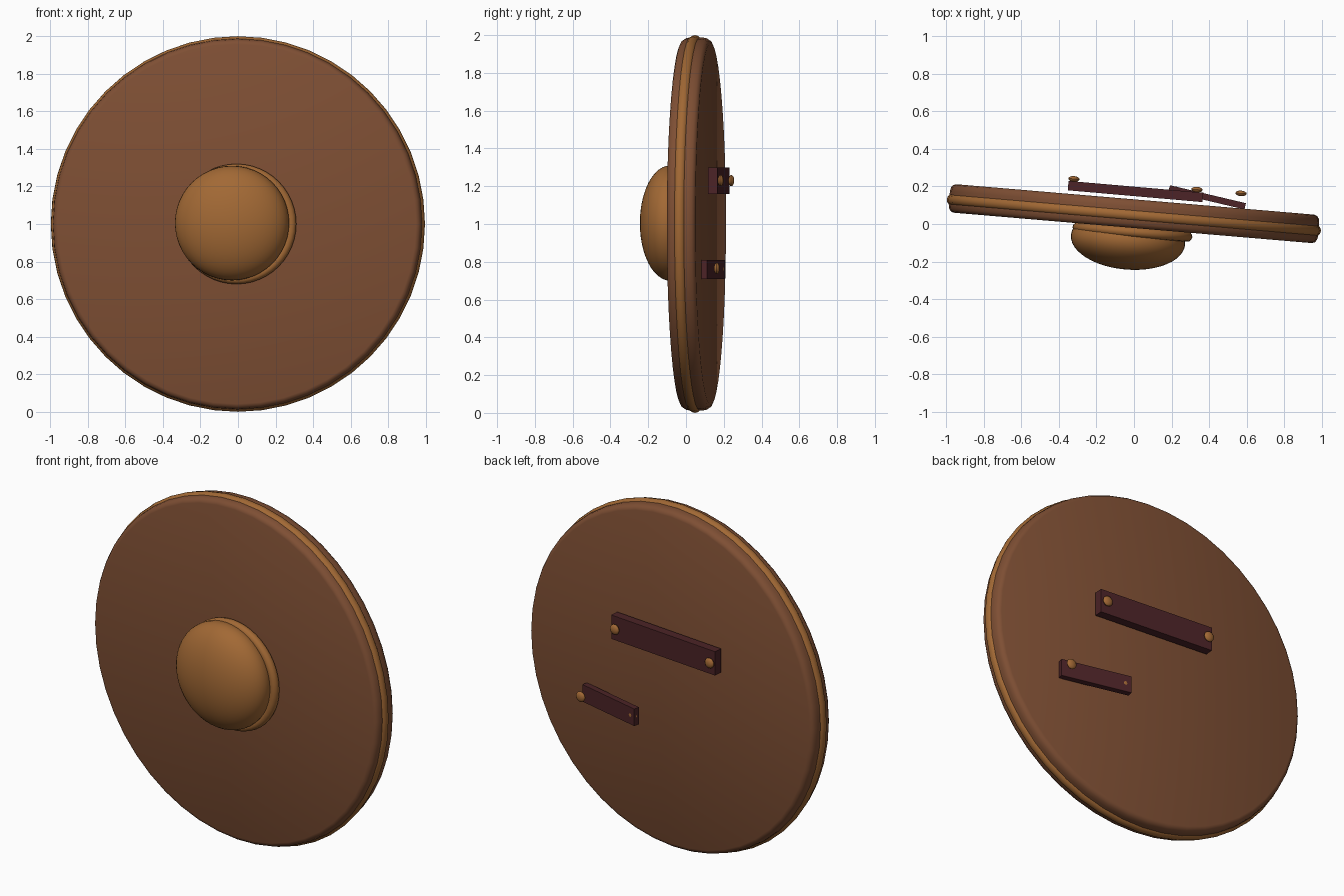
import bpy, bmesh, math
from mathutils import Matrix, Vector

if "Cube" in bpy.data.objects:
    bpy.data.objects.remove(bpy.data.objects["Cube"])

TILT = math.radians(-4.85)
# Shield frame: local y runs along the shield's axis
FRAME = Matrix.Translation((0, 0.055, 1.0)) @ Matrix.Rotation(TILT, 4, 'Z')


def material(name, rgb):
    m = bpy.data.materials.new(name)
    m.diffuse_color = (*rgb, 1)
    m.use_nodes = True
    m.node_tree.nodes["Principled BSDF"].inputs["Base Color"].default_value = m.diffuse_color
    return m


wood = material("brown wood", (0.21, 0.078, 0.034))
bronze = material("bronze", (0.36, 0.14, 0.035))
leather = material("dark leather", (0.072, 0.017, 0.02))


def finish(name, bm, mat, matrix, smooth=True):
    bmesh.ops.recalc_face_normals(bm, faces=bm.faces)
    bm.transform(matrix)
    me = bpy.data.meshes.new(name)
    bm.to_mesh(me)
    bm.free()
    me.materials.append(mat)
    ob = bpy.data.objects.new(name, me)
    bpy.context.collection.objects.link(ob)
    if smooth:
        bpy.ops.object.select_all(action='DESELECT')
        ob.select_set(True)
        bpy.context.view_layer.objects.active = ob
        bpy.ops.object.shade_smooth_by_angle(angle=math.radians(35))
    return ob


def lathe(name, profile, segments, mat, closed=False):
    """Turn (radius, y) points around the shield axis."""
    bm = bmesh.new()
    rings = []
    for i in range(segments):
        a = 2 * math.pi * i / segments
        rings.append([bm.verts.new((r * math.sin(a), y, r * math.cos(a))) for r, y in profile])
    n = len(profile)
    for i in range(segments):
        a, b = rings[i], rings[(i + 1) % segments]
        for j in range(n if closed else n - 1):
            k = (j + 1) % n
            bm.faces.new((a[j], a[k], b[k], b[j]))
    if not closed:
        for j in (0, n - 1):
            bm.faces.new([r[j] for r in rings])
    return finish(name, bm, mat, FRAME)


def ring(name, major, minor, y, segments, mat):
    circle = [(major + minor * math.cos(t * math.pi / 6), y + minor * math.sin(t * math.pi / 6))
              for t in range(12)]
    return lathe(name, circle, segments, mat, closed=True)


def ellipsoid(name, center, radii, segments, mat):
    bm = bmesh.new()
    bmesh.ops.create_uvsphere(bm, u_segments=segments, v_segments=segments // 2, radius=1)
    bm.transform(Matrix.Rotation(math.pi / 2, 4, 'X'))
    bm.transform(Matrix.Diagonal((*radii, 1)))
    return finish(name, bm, mat, Matrix.Translation(center) @ Matrix.Rotation(TILT, 4, 'Z'))


def strap(name, center, size, angle):
    bm = bmesh.new()
    bmesh.ops.create_cube(bm, size=1)
    bm.transform(Matrix.Diagonal((*size, 1)))
    m = Matrix.Translation(center) @ Matrix.Rotation(math.radians(angle), 4, 'Z')
    return finish(name, bm, leather, m, smooth=False)


# Wooden board with rounded edges
edge = [(0.958, 0.076), (0.973, 0.070), (0.983, 0.056), (0.987, 0.036)]
lathe("board", [(r, -y) for r, y in edge] + edge[::-1], 48, wood)

# Bronze band around the rim
ring("rim_band", 0.968, 0.032, -0.008, 48, bronze)

# Central boss and its collar
ring("boss_collar", 0.293, 0.027, -0.098, 48, bronze)
ellipsoid("boss_dome", FRAME @ Vector((-0.02, -0.142, 0.005)), (0.305, 0.158, 0.305), 48, bronze)

# Arm strap and hand grip on the back
strap("arm_strap", (0.008, 0.173, 1.23), (0.72, 0.05, 0.14), -5)
strap("hand_grip", (0.39, 0.142, 0.76), (0.415, 0.034, 0.10), -13.3)

# Rivets
for i, p in enumerate([(-0.32, 0.24, 1.23), (0.335, 0.183, 1.23),
                       (0.57, 0.163, 0.765), (0.216, 0.186, 0.762)]):
    ellipsoid(f"rivet_{i + 1}", p, (0.03, 0.015, 0.03), 16, bronze)
